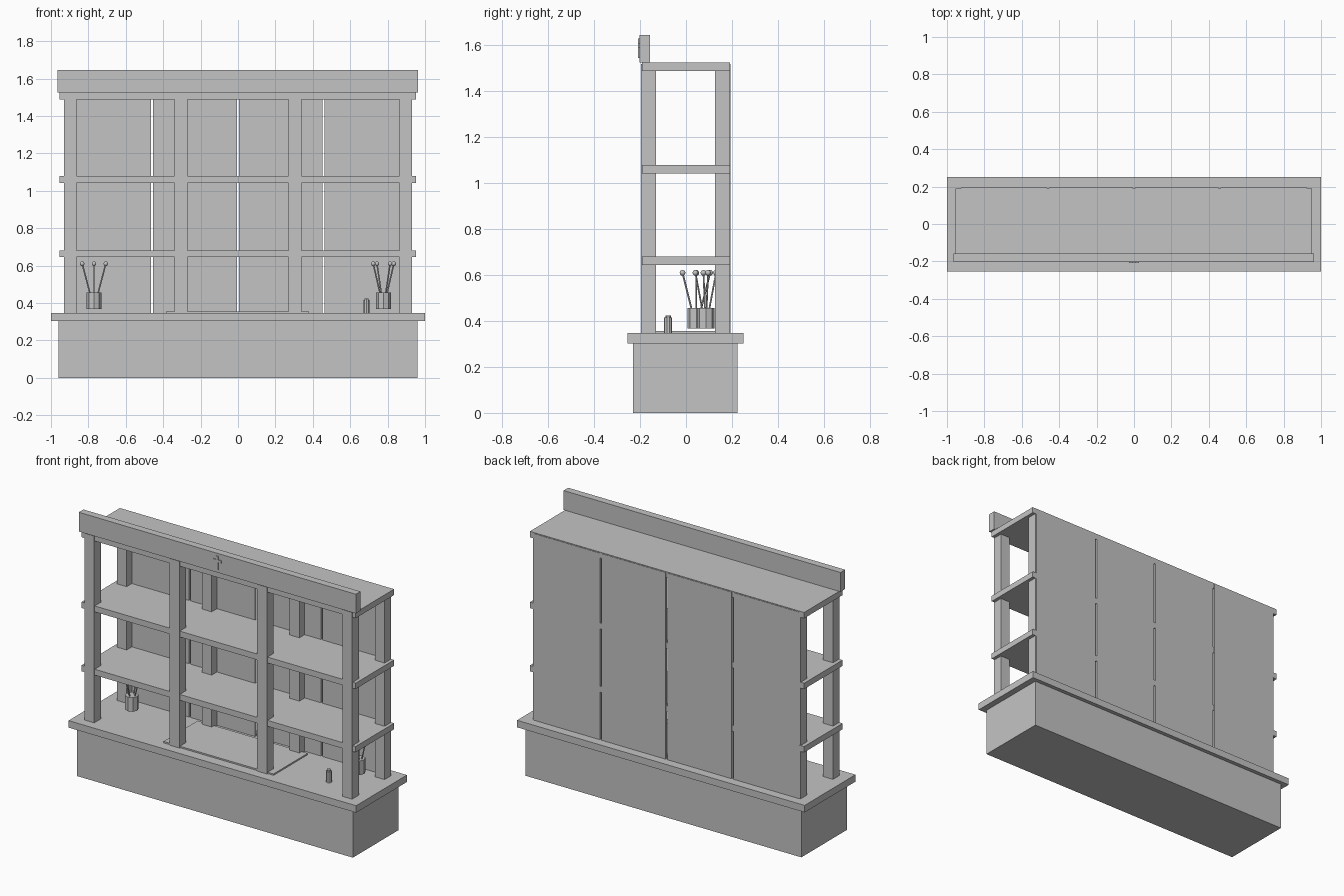
import bpy, math
from mathutils import Vector

if "Cube" in bpy.data.objects:
    bpy.data.objects.remove(bpy.data.objects["Cube"])

grey = bpy.data.materials.new("plain_grey")
grey.diffuse_color = (0.55, 0.55, 0.55, 1)
grey.use_nodes = True
grey.node_tree.nodes["Principled BSDF"].inputs["Base Color"].default_value = grey.diffuse_color


def finish(name):
    ob = bpy.context.object
    ob.name = name
    ob.data.materials.append(grey)
    return ob


def box(name, x0, x1, y0, y1, z0, z1):
    bpy.ops.mesh.primitive_cube_add(
        size=1, location=((x0 + x1) / 2, (y0 + y1) / 2, (z0 + z1) / 2))
    ob = finish(name)
    ob.scale = (x1 - x0, y1 - y0, z1 - z0)
    bpy.ops.object.transform_apply(location=False, rotation=False, scale=True)
    return ob


def rod(name, a, b, radius, sides):
    a, b = Vector(a), Vector(b)
    bpy.ops.mesh.primitive_cylinder_add(
        vertices=sides, radius=radius, depth=(b - a).length, location=(a + b) / 2,
        rotation=(b - a).to_track_quat('Z', 'Y').to_euler())
    return finish(name)


# Plinth and counter top
box("plinth", -0.96, 0.96, -0.23, 0.225, 0, 0.305)
box("counter_top", -1, 1, -0.255, 0.25, 0.303, 0.347)

# Front and back posts
for x in (-0.897, -0.305, 0.305, 0.897):
    box("front_post", x - 0.034, x + 0.034, -0.196, -0.13, 0.347, 1.52)
    box("back_post", x - 0.034, x + 0.034, 0.126, 0.19, 0.347, 1.52)

# Shelves and top board
for z in (0.645, 1.043, 1.488):
    box("shelf", -0.955, 0.952, -0.191, 0.191, z, z + 0.037)

# Back boards with narrow gaps between them
edges = (-0.93, -0.46, 0.0, 0.457, 0.93)
for a, b in zip(edges, edges[1:]):
    box("back_board", a + 0.006, b - 0.006, 0.178, 0.194, 0.347, 1.52)

# Header board with a small cross
box("header_board", -0.965, 0.962, -0.203, -0.157, 1.525, 1.646)
box("cross_upright", -0.008, 0.008, -0.209, -0.202, 1.545, 1.63)
box("cross_arm", -0.028, 0.028, -0.209, -0.202, 1.592, 1.608)

# Thin mat on the counter
box("mat", -0.385, 0.38, -0.19, 0.15, 0.346, 0.356)

# Vases with ball-tipped stems
cross = [(0.063, 0), (-0.063, 0), (0, 0.06), (0, -0.06)]
turned = [(0.055, 0.01), (-0.055, -0.01), (0.035, -0.045), (-0.035, 0.045)]
for vx, vy, tips in ((-0.77, 0.045, cross), (0.778, 0.086, turned)):
    rod("vase", (vx, vy, 0.367), (vx, vy, 0.456), 0.039, 8)
    for dx, dy in tips:
        tip = (vx + dx, vy + dy, 0.61)
        rod("stem", (vx, vy, 0.37), tip, 0.004, 6)
        bpy.ops.mesh.primitive_uv_sphere_add(
            segments=10, ring_count=6, radius=0.0125, location=tip)
        finish("stem_ball")
        bpy.ops.object.shade_smooth_by_angle(angle=math.radians(50))

# Candle standing in a cup
rod("candle_cup", (0.687, -0.078, 0.346), (0.687, -0.078, 0.415), 0.018, 10)
rod("candle", (0.687, -0.078, 0.41), (0.687, -0.078, 0.425), 0.012, 10)
